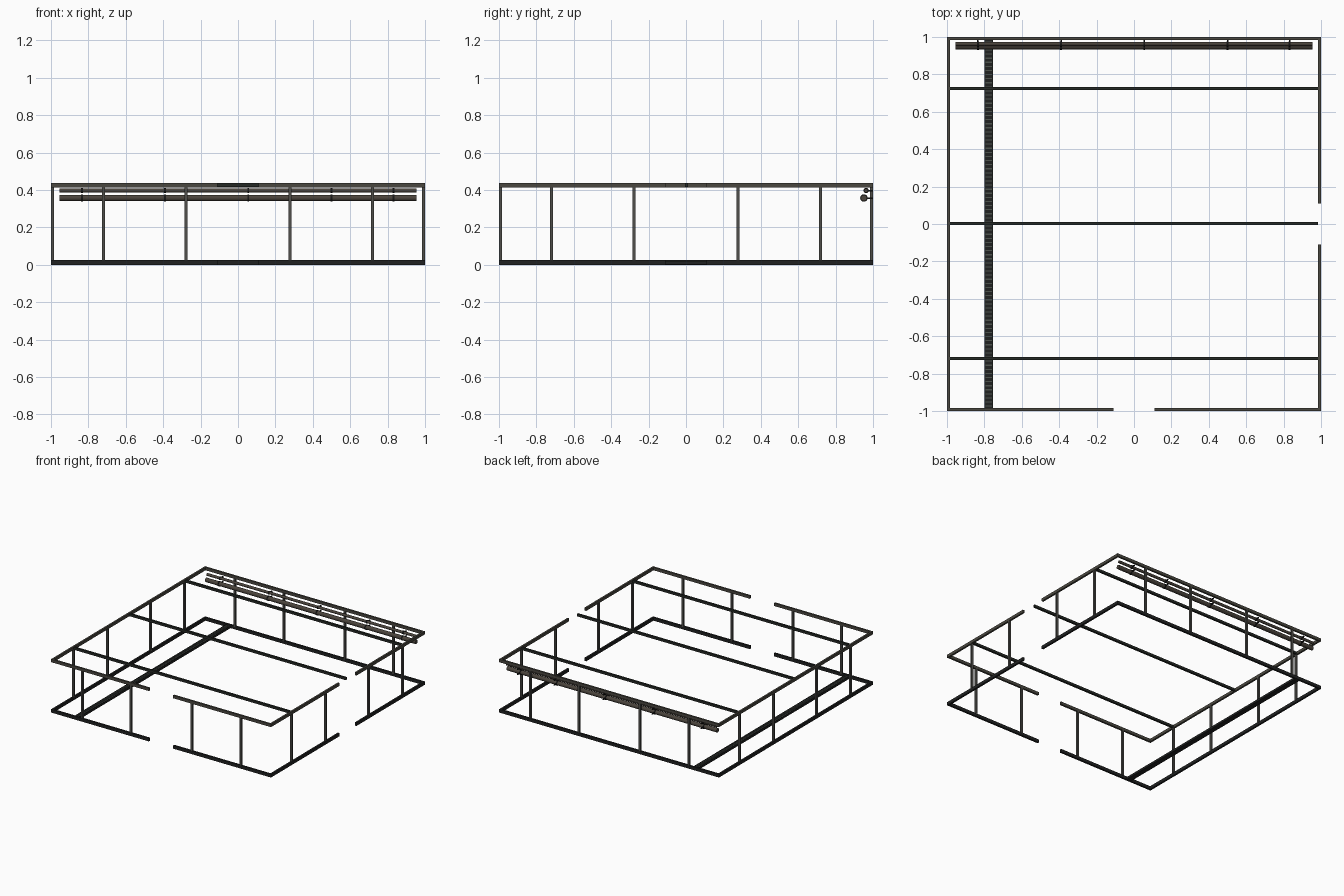
import bpy, math
from mathutils import Matrix

if "Cube" in bpy.data.objects:
    bpy.data.objects.remove(bpy.data.objects["Cube"])


def mat(name, srgb):
    m = bpy.data.materials.new(name)
    m.diffuse_color = [((c + 0.055) / 1.055) ** 2.4 for c in srgb] + [1]
    m.use_nodes = True
    m.node_tree.nodes["Principled BSDF"].inputs["Base Color"].default_value = m.diffuse_color
    return m


RAIL = mat("warm grey rail", (0.29, 0.28, 0.25))
POST = mat("grey post", (0.31, 0.305, 0.29))
DARK = mat("dark charcoal", (0.125, 0.13, 0.13))
BEAM = mat("dark green grey", (0.145, 0.16, 0.145))
SLAT = mat("grate grey", (0.31, 0.33, 0.31))
PIPE = mat("brown grey pipe", (0.29, 0.265, 0.235))
CLAMP = mat("black clamp", (0.09, 0.09, 0.09))


def box(name, x0, x1, y0, y1, z0, z1, m):
    v = [(x, y, z) for x in (x0, x1) for y in (y0, y1) for z in (z0, z1)]
    f = [(0, 1, 3, 2), (4, 6, 7, 5), (0, 4, 5, 1), (2, 3, 7, 6), (0, 2, 6, 4), (1, 5, 7, 3)]
    me = bpy.data.meshes.new(name)
    me.from_pydata(v, [], f)
    me.materials.append(m)
    ob = bpy.data.objects.new(name, me)
    bpy.context.collection.objects.link(ob)
    return ob


def tube(name, x0, x1, y, z, r, m, n=16):
    bpy.ops.mesh.primitive_cylinder_add(vertices=n, radius=r, depth=x1 - x0,
                                        location=((x0 + x1) / 2, y, z),
                                        rotation=(0, math.pi / 2, 0))
    ob = bpy.context.object
    ob.name = name
    ob.data.materials.append(m)
    bpy.ops.object.shade_smooth_by_angle()


# perimeter rails, with door gaps at the front and right
T, GAP = 0.985, 0.11
for tag, z0, z1, m in (("bottom_rail", 0, 0.026, DARK), ("top_rail", 0.414, 0.438, RAIL)):
    box("back_" + tag, -1, 1, T, 1, z0, z1, m)
    box("left_" + tag, -1, -T, -T, T, z0, z1, m)
    for a, b in ((-1, -GAP), (GAP, 1)):
        box("front_" + tag, a, b, -1, -T, z0, z1, m)
        box("right_" + tag, T, 1, max(a, -T), min(b, T), z0, z1, m)

# wall posts
for p in (-0.72, -0.277, 0.277, 0.72):
    for s in (-1, 1):
        w, c = 0.008, s * 0.991
        box("wall_post", p - w, p + w, c - w, c + w, 0.02, 0.42, POST)
        box("wall_post", c - w, c + w, p - w, p + w, 0.02, 0.42, POST)

# roof beams
for y in (-0.72, 0.002, 0.725):
    box("roof_beam", -T, T, y - 0.008, y + 0.008, 0.416, 0.436, BEAM)

# floor drain with slatted grate
box("drain_channel", -0.799, -0.755, -T, T, 0.002, 0.015, DARK)
for x in (-0.799, -0.759):
    box("drain_edge", x, x + 0.004, -T, T, 0.015, 0.02, BEAM)
N = 90
for i in range(N):
    y = -T + (i + 0.5) * 2 * T / N
    box("grate_slat", -0.795, -0.759, y - 0.003, y + 0.003, 0.015, 0.0195, SLAT)

# pipes on the back wall with clamps and wall arms
for tag, y, z, r in (("large", 0.951, 0.357, 0.017), ("small", 0.963, 0.397, 0.011)):
    tube(tag + "_pipe", -0.955, 0.955, y, z, r, PIPE, 20)
    for x in (-0.835, -0.39, 0.055, 0.5, 0.832):
        tube(tag + "_pipe_clamp", x - 0.005, x + 0.005, y, z, r + 0.003, CLAMP)
        box(tag + "_clamp_arm", x - 0.004, x + 0.004, y + r, 0.998, z - 0.004, z + 0.004, CLAMP)
